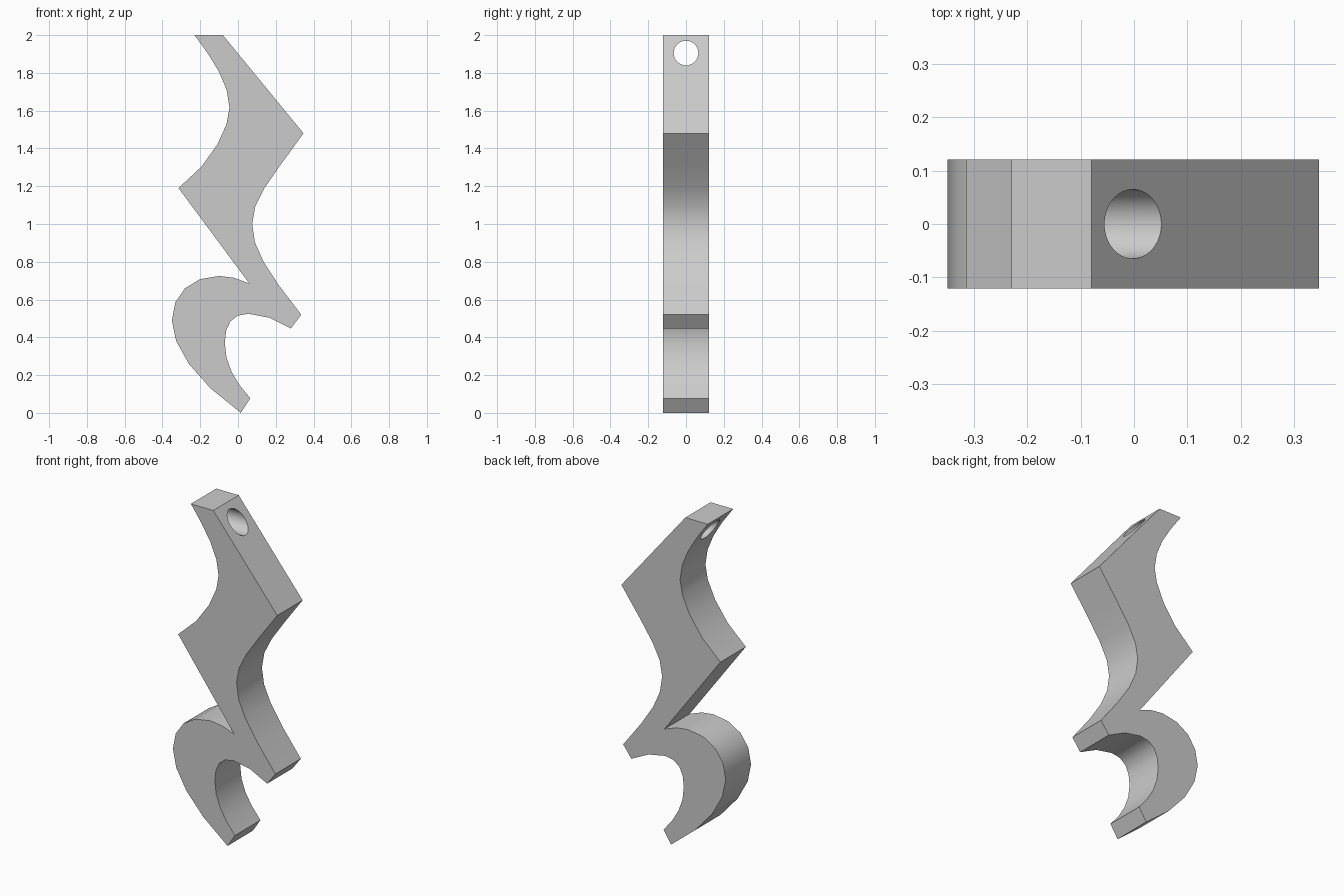
import bpy
import bmesh
import math
from mathutils import Vector
from mathutils.geometry import interpolate_bezier

if "Cube" in bpy.data.objects:
    bpy.data.objects.remove(bpy.data.objects["Cube"], do_unlink=True)

THICKNESS = 0.242
HOLE_RADIUS = 0.065
HOLE_HEIGHT = 1.905

grey = bpy.data.materials.new("plain grey")
grey.use_nodes = True
colour = (0.6, 0.6, 0.6, 1)
grey.diffuse_color = colour
grey.node_tree.nodes["Principled BSDF"].inputs["Base Color"].default_value = colour

outline = []


def line_to(x, z):
    outline.append(Vector((x, z)))


def curve_to(handle_a, handle_b, end, segments=4):
    """Continue the outline along a faceted Bezier curve."""
    points = interpolate_bezier(outline[-1], Vector(handle_a), Vector(handle_b),
                                Vector(end), segments + 1)
    outline.extend(point.to_2d() for point in points[1:])


# Flat top and straight upper right edge
line_to(-0.23, 2)
line_to(-0.08, 2)
line_to(0.347, 1.48)

# Hollow right side
curve_to((0.158, 1.217), (0.075, 1.13), (0.075, 1))
curve_to((0.075, 0.87), (0.148, 0.757), (0.335, 0.52))

# Blunt right tip and inside of the hook
line_to(0.28, 0.447)
curve_to((0.198, 0.49), (0.13, 0.53), (0.055, 0.525), 2)
curve_to((-0.032, 0.525), (-0.07, 0.47), (-0.07, 0.37))
curve_to((-0.07, 0.265), (-0.022, 0.172), (0.065, 0.077))

# Blunt bottom tip and outside of the hook
line_to(0.015, 0)
curve_to((-0.232, 0.173), (-0.35, 0.355), (-0.35, 0.49))
curve_to((-0.35, 0.63), (-0.247, 0.725), (-0.1, 0.725))
curve_to((-0.045, 0.725), (0.005, 0.712), (0.06, 0.685), 2)

# Left point and hollow upper left side, closing at the top
line_to(-0.315, 1.19)
curve_to((-0.128, 1.332), (-0.045, 1.52), (-0.045, 1.615))
curve_to((-0.045, 1.74), (-0.13, 1.868), (-0.23, 2))
outline.pop()

# Extrude the outline from front to back
bm = bmesh.new()
front = bm.faces.new([bm.verts.new((p.x, -THICKNESS / 2, p.y)) for p in outline])
extruded = bmesh.ops.extrude_face_region(bm, geom=[front], use_keep_orig=True)
back_verts = [v for v in extruded["geom"] if isinstance(v, bmesh.types.BMVert)]
bmesh.ops.translate(bm, verts=back_verts, vec=(0, THICKNESS, 0))
bmesh.ops.recalc_face_normals(bm, faces=bm.faces)
mesh = bpy.data.meshes.new("zigzag_body")
bm.to_mesh(mesh)
bm.free()
mesh.materials.append(grey)
body = bpy.data.objects.new("zigzag_body", mesh)
bpy.context.collection.objects.link(body)

# Round hanging hole through the top, from side to side
bpy.ops.mesh.primitive_cylinder_add(vertices=48, radius=HOLE_RADIUS, depth=1,
                                    location=(0, 0, HOLE_HEIGHT),
                                    rotation=(0, math.pi / 2, 0))
cutter = bpy.context.object
cutter.name = "hole_cutter"
cutter.hide_render = True
cutter.data.materials.append(grey)

bpy.ops.object.select_all(action="DESELECT")
body.select_set(True)
bpy.context.view_layer.objects.active = body
hole = body.modifiers.new("hanging_hole", "BOOLEAN")
hole.operation = "DIFFERENCE"
hole.solver = "EXACT"
hole.object = cutter
bpy.ops.object.modifier_apply(modifier=hole.name)
bpy.data.objects.remove(cutter, do_unlink=True)

# Smooth the curved sides and keep the corners crisp
bpy.ops.object.shade_smooth_by_angle(angle=math.radians(40))
